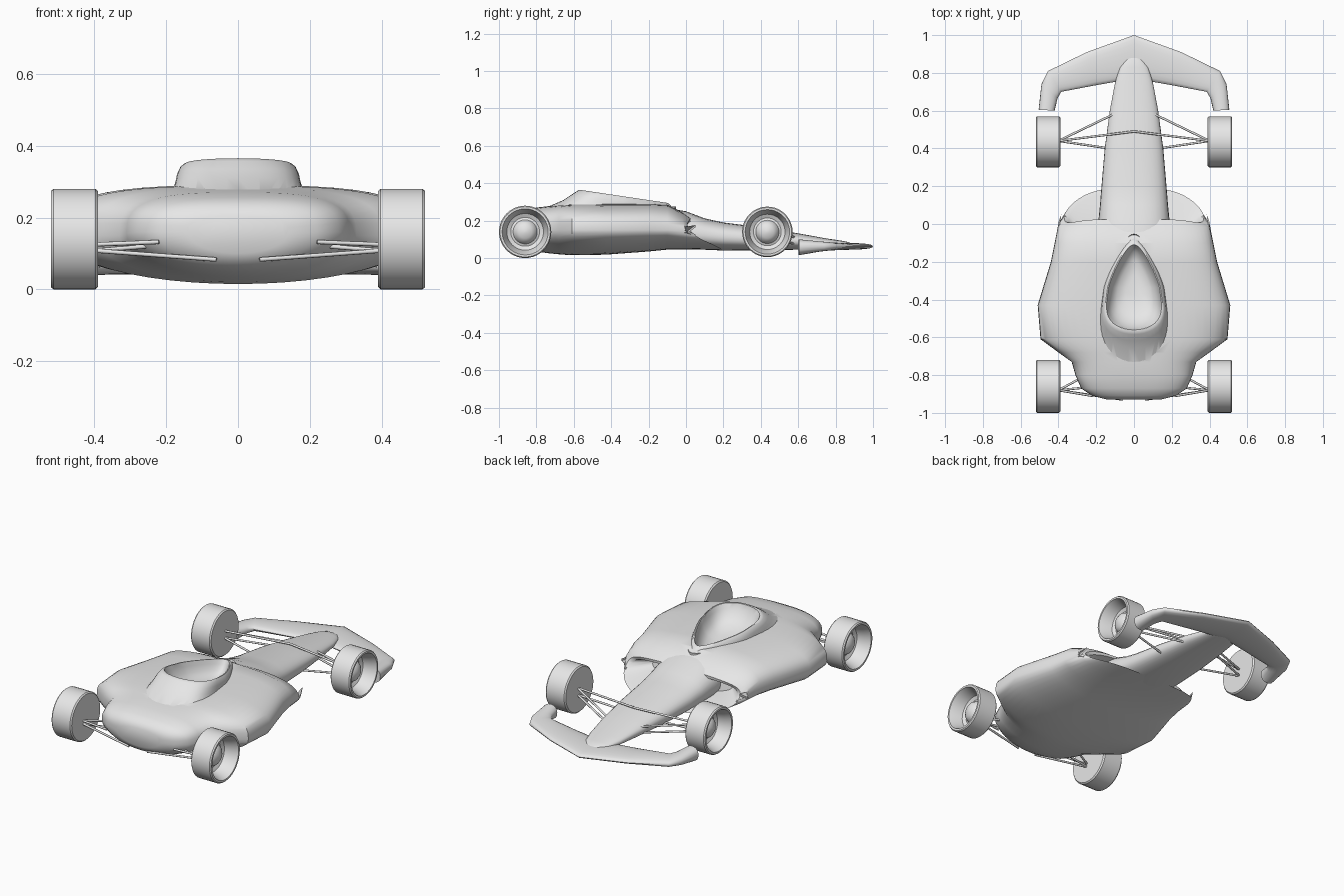
import bpy, bmesh, math
from mathutils import Vector

if "Cube" in bpy.data.objects:
    bpy.data.objects.remove(bpy.data.objects["Cube"], do_unlink=True)

grey = bpy.data.materials.new("light_grey")
grey.use_nodes = True
grey.diffuse_color = (0.8, 0.8, 0.8, 1)
grey.node_tree.nodes["Principled BSDF"].inputs["Base Color"].default_value = (0.8, 0.8, 0.8, 1)


def smooth(ob, degrees=40):
    bpy.ops.object.select_all(action="DESELECT")
    ob.select_set(True)
    bpy.context.view_layer.objects.active = ob
    bpy.ops.object.shade_smooth_by_angle(angle=math.radians(degrees))


def loft(name, rings, degrees=40):
    """Skin a row of closed rings and cap both ends."""
    bm = bmesh.new()
    rows = [[bm.verts.new(p) for p in ring] for ring in rings]
    n = len(rows[0])
    for a, b in zip(rows, rows[1:]):
        for i in range(n):
            j = (i + 1) % n
            bm.faces.new((a[i], a[j], b[j], b[i]))
    bm.faces.new(rows[0])
    bm.faces.new(rows[-1])
    bmesh.ops.recalc_face_normals(bm, faces=bm.faces)
    mesh = bpy.data.meshes.new(name)
    bm.to_mesh(mesh)
    bm.free()
    mesh.materials.append(grey)
    ob = bpy.data.objects.new(name, mesh)
    bpy.context.collection.objects.link(ob)
    smooth(ob, degrees)
    return ob


def angles(n):
    return [2 * math.pi * i / n for i in range(n)]


def power(v, e):
    return math.copysign(abs(v) ** e, v)


def section(y, w, zb, zm, zt, slant=0, sweep=0, top=3, bottom=2, n=48):
    """Rounded body section; slant pulls the lower edge forward, sweep pulls the sides back."""
    ring = []
    for a in angles(n):
        c, s = math.cos(a), math.sin(a)
        e = 2 / (top if s > 0 else bottom)
        x = w * power(c, e)
        z = zm + (zt - zm if s > 0 else zm - zb) * power(s, e)
        ring.append((x, y + slant * (0.5 - (z - zb) / (zt - zb)) - sweep * (x / w) ** 4, z))
    return ring


def boolean(ob, other, operation):
    mod = ob.modifiers.new(operation, "BOOLEAN")
    mod.operation = operation
    mod.solver = "EXACT"
    mod.object = other
    bpy.context.view_layer.objects.active = ob
    bpy.ops.object.modifier_apply(modifier=mod.name)
    bpy.data.objects.remove(other, do_unlink=True)


# Main bodywork with side pods and recessed, slanted inlets
bodywork = loft("bodywork", [section(*s) for s in (
    (-0.93, 0.14, 0.10, 0.16, 0.205),
    (-0.91, 0.22, 0.07, 0.16, 0.235),
    (-0.87, 0.28, 0.05, 0.16, 0.255),
    (-0.80, 0.31, 0.035, 0.155, 0.27),
    (-0.73, 0.33, 0.025, 0.15, 0.278),
    (-0.68, 0.40, 0.02, 0.15, 0.283),
    (-0.61, 0.495, 0.015, 0.15, 0.288),
    (-0.43, 0.51, 0.018, 0.15, 0.29),
    (-0.20, 0.44, 0.035, 0.15, 0.29),
    (-0.10, 0.42, 0.045, 0.15, 0.285),
    (0.02, 0.40, 0.045, 0.14, 0.245, 0.08, 0.02),
    (0.11, 0.37, 0.043, 0.13, 0.215, 0.17, 0.07),
    (0.10, 0.345, 0.055, 0.13, 0.20, 0.15, 0.07),
    (-0.04, 0.26, 0.09, 0.14, 0.185, 0.02, 0.02))])


# Teardrop cockpit surround, joined to the body and then hollowed out
def teardrop(scale, drop, tail=0, flat=None):
    ring = []
    for a in angles(48):
        c = math.cos(a)
        x = 0.14 * math.sin(a) * (1 - 0.45 * c) * scale
        u = c if c > 0 else power(c, 0.75)
        y = -0.335 + 0.235 * u * scale + tail * min(u, 0)
        rim = 0.295 + 0.07 * min(1, max(0, (-0.1 - y) / 0.47))
        ring.append((x, y, flat if flat is not None else rim - drop))
    return ring


surround = loft("cockpit_surround", [
    teardrop(1.2, 0, 0.16, 0.22), teardrop(1.2, 0, 0.12, 0.275),
    teardrop(1.15, 0.055, 0.05), teardrop(1.12, 0.03, 0.02),
    teardrop(1.06, 0.008), teardrop(1.0, 0)])
boolean(bodywork, surround, "UNION")
hollow = loft("cockpit_cutter", [
    teardrop(0.96, -0.1), teardrop(0.96, 0), teardrop(0.9, 0.025),
    teardrop(0.8, 0.06), teardrop(0.6, 0.085), teardrop(0.3, 0.098)])
boolean(bodywork, hollow, "DIFFERENCE")
smooth(bodywork)

# Tapering nose
loft("nose", [section(*s, top=2.4, bottom=2.4, n=32) for s in (
    (-0.12, 0.19, 0.06, 0.15, 0.27),
    (0.0, 0.19, 0.05, 0.13, 0.25),
    (0.1, 0.18, 0.045, 0.12, 0.212),
    (0.2, 0.172, 0.04, 0.11, 0.19),
    (0.4, 0.155, 0.04, 0.10, 0.165),
    (0.6, 0.128, 0.045, 0.09, 0.132),
    (0.75, 0.10, 0.05, 0.078, 0.105),
    (0.83, 0.075, 0.052, 0.072, 0.093),
    (0.87, 0.045, 0.056, 0.07, 0.085),
    (0.89, 0.012, 0.065, 0.07, 0.075))])

# Swept front wing: leading x, y, trailing x, y, bottom, top
half_wing = [
    (0, 1.0, 0, 0.77, 0.045, 0.08),
    (0.25, 0.91, 0.20, 0.735, 0.043, 0.08),
    (0.455, 0.81, 0.385, 0.70, 0.04, 0.085),
    (0.49, 0.74, 0.405, 0.665, 0.033, 0.09),
    (0.505, 0.605, 0.42, 0.60, 0.015, 0.10)]
stations = [(-a, b, -c, d, e, f) for a, b, c, d, e, f in half_wing[:0:-1]] + half_wing


def wing_section(lx, ly, tx, ty, zb, zt):
    ring = []
    for a in angles(20):
        t = (1 + math.cos(a)) / 2
        z = (zb + zt) / 2 + (zt - zb) / 2 * power(math.sin(a), 0.8)
        ring.append((tx + (lx - tx) * t, ty + (ly - ty) * t, z))
    return ring


loft("front_wing", [wing_section(*s) for s in stations])

# Wheels: a dished outer face with a domed hub, as (x, radius share)
tyre = [(0.39, 0.05), (0.39, 0.95), (0.397, 1), (0.513, 1), (0.52, 0.96), (0.52, 0.88),
        (0.485, 0.78), (0.445, 0.70), (0.435, 0.55), (0.44, 0.46), (0.462, 0.38),
        (0.475, 0.25), (0.482, 0.05)]


def wheel(name, side, y, radius):
    loft(name, [[(side * x, y + radius * r * math.cos(a), 0.14 + radius * r * math.sin(a))
                 for a in angles(40)] for x, r in tyre], 35)


def rod(name, start, end, radius=0.006):
    a, b = Vector(start), Vector(end)
    turn = (b - a).to_track_quat("Z", "Y")
    loft(name, [[p + turn @ Vector((radius * math.cos(t), radius * math.sin(t), 0))
                 for t in angles(8)] for p in (a, b)], 50)


front_hub, front_top = (0.40, 0.44, 0.11), (0.40, 0.44, 0.15)
rear_hub, rear_top = (0.40, -0.88, 0.108), (0.40, -0.88, 0.125)
rods = {
    "front_lower_leading_arm": (front_hub, (0.10, 0.585, 0.075)),
    "front_lower_trailing_arm": (front_hub, (0.13, 0.40, 0.075)),
    "front_upper_arm": (front_top, (0.10, 0.585, 0.11)),
    "front_push_rod": (front_top, (0, 0.49, 0.16)),
    "rear_lower_arm": (rear_hub, (0.06, -0.93, 0.083)),
    "rear_upper_arm": (rear_top, (0.22, -0.91, 0.132)),
    "rear_leading_arm": (rear_top, (0.27, -0.81, 0.13)),
    "rear_drive_shaft": (rear_hub, (0.25, -0.865, 0.12)),
}

for side, label in ((1, "left"), (-1, "right")):
    wheel(label + "_front_wheel", side, 0.435, 0.135)
    wheel(label + "_rear_wheel", side, -0.86, 0.14)
    for name, (a, b) in rods.items():
        rod(label + "_" + name, (side * a[0], *a[1:]), (side * b[0], *b[1:]))
    # Small pointed deflector beside each inlet
    outline = [(0.41, -0.13, 0.14), (0.385, 0.05, 0.17), (0.40, 0.01, 0.14),
               (0.36, 0.05, 0.12), (0.34, -0.10, 0.13)]
    loft(label + "_deflector", [[(side * x, y, z + h) for x, y, z in outline]
                                for h in (-0.006, 0.006)], 30)
